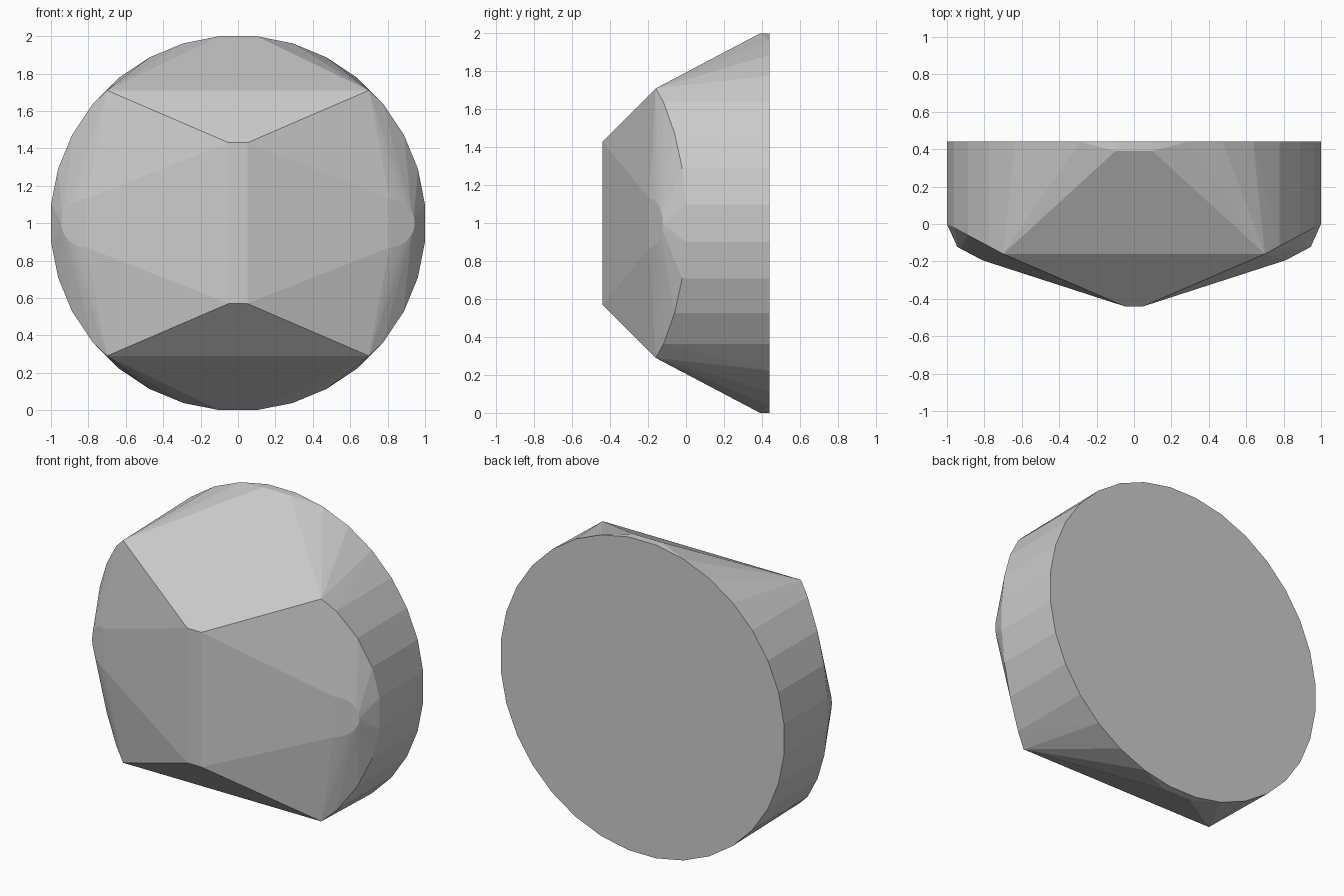
import bpy, bmesh
from math import sin, cos, pi

if "Cube" in bpy.data.objects:
    bpy.data.objects.remove(bpy.data.objects["Cube"])

R = 1 / cos(pi / 32)
points = []

# Round back rim, 32 sides
for i in range(32):
    a = (i + 0.5) * pi / 16
    points.append((R * cos(a), 0.44, 1 + R * sin(a)))

for sx in (-1, 1):
    for sz in (-1, 1):
        # Front ridge end, corner, and short flat at top and bottom of the rim
        points += [(sx * 0.05, -0.44, 1 + sz * 0.43),
                   (sx * 0.70, -0.16, 1 + sz * 0.71),
                   (sx * R * sin(pi / 32), 0.39, 1 + sz)]
        # Slanted front edge of the cylindrical side wall
        for i in range(4):
            a = (i + 0.5) * pi / 16
            x = R * cos(a)
            points.append((sx * x, -0.53 * (1 - min(x, 1)), 1 + sz * R * sin(a)))
    # Small rounded nub on each side
    for i in range(13):
        a = -pi / 2 + i * pi / 12
        x = 0.81 + 0.135 * cos(a)
        points.append((sx * x, -0.21 + 0.53 * (x - 0.78), 1 + 0.13 * sin(a)))

# Faceted body wrapped around the outline points
bm = bmesh.new()
for p in points:
    bm.verts.new(p)
bmesh.ops.convex_hull(bm, input=bm.verts[:])
loose = [v for v in bm.verts if not v.link_faces]
bmesh.ops.delete(bm, geom=loose, context='VERTS')
bmesh.ops.dissolve_limit(bm, angle_limit=0.005, verts=bm.verts[:], edges=bm.edges[:])
bmesh.ops.recalc_face_normals(bm, faces=bm.faces[:])

mesh = bpy.data.meshes.new("faceted_body")
bm.to_mesh(mesh)
bm.free()
body = bpy.data.objects.new("faceted_body", mesh)
bpy.context.collection.objects.link(body)
